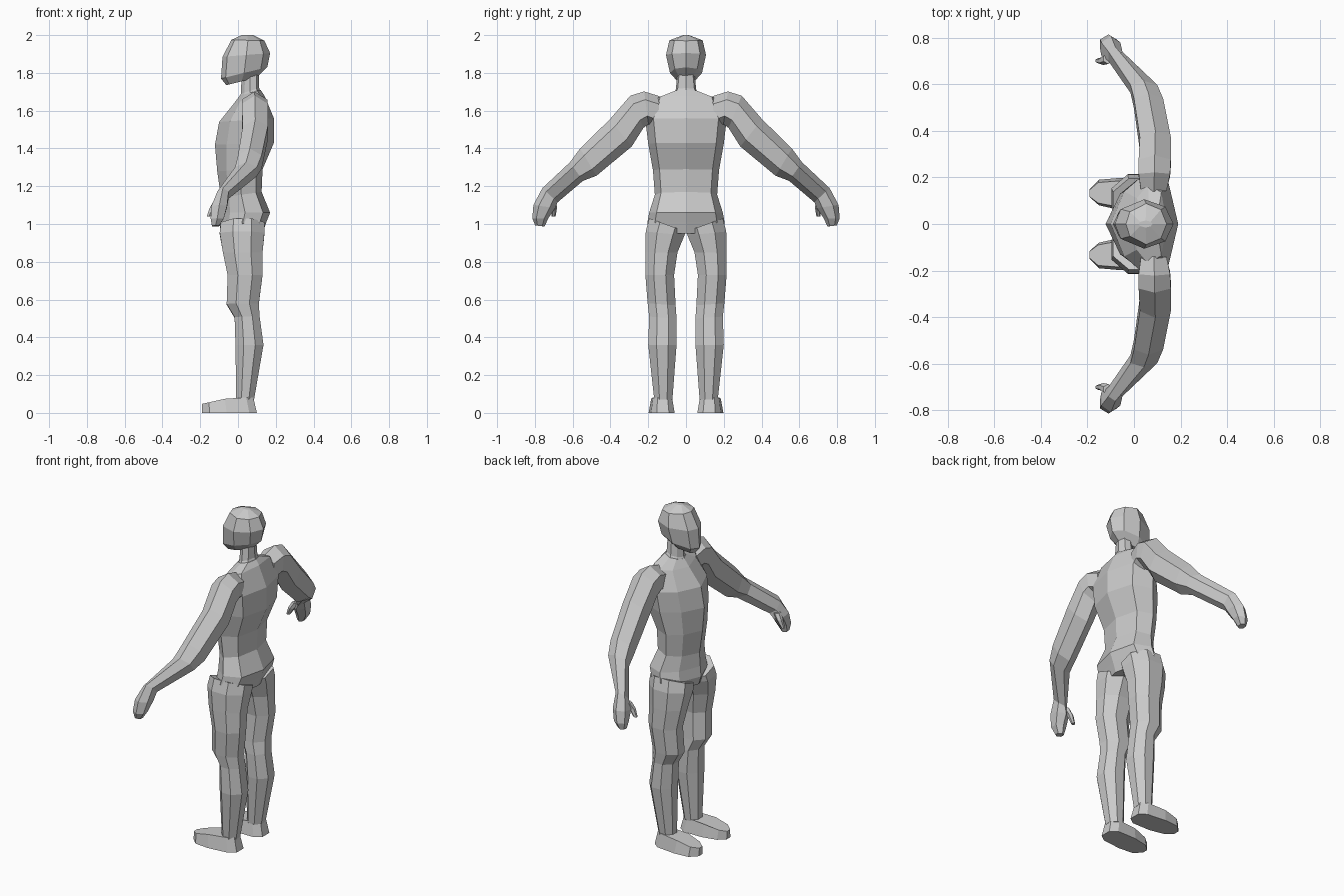
import bpy, bmesh, math

mat = bpy.data.materials.new("plain grey")
mat.diffuse_color = (0.6, 0.6, 0.6, 1)


def loft(name, rings, mirror=False):
    """Skin a stack of rings, cap both ends, optionally mirror across y."""
    bm = bmesh.new()
    rows = [[bm.verts.new(p) for p in r] for r in rings]
    n = len(rows[0])
    for a, b in zip(rows, rows[1:]):
        for i in range(n):
            j = (i + 1) % n
            bm.faces.new((a[i], a[j], b[j], b[i]))
    bm.faces.new(rows[0][::-1])
    bm.faces.new(rows[-1])
    bmesh.ops.recalc_face_normals(bm, faces=bm.faces)
    me = bpy.data.meshes.new(name)
    bm.to_mesh(me)
    bm.free()
    me.materials.append(mat)
    ob = bpy.data.objects.new(name, me)
    bpy.context.collection.objects.link(ob)
    if mirror:
        m = ob.modifiers.new("mirror", 'MIRROR')
        m.use_axis = (False, True, False)
    return ob


def body_ring(zf, zb, xf, xb, w, f=(.2, .65), b=(.86, .8)):
    """Symmetric eight-sided ring with a ridge in front and behind."""
    half = [(0, 0), f, (.5, 1), b, (1, 0)]
    pts = half + [(t, -s) for t, s in half[3:0:-1]]
    return [(xf + (xb - xf) * t, w * s, zf + (zb - zf) * t) for t, s in pts]


def oval(x0, x1, p, q, n=8):
    """Ring filling x0..x1 and the line from (y, z) p to q."""
    k = 1 / math.cos(math.pi / n)
    out = []
    for i in range(n):
        a = math.tau * (i + .5) / n
        u, v = .5 + .5 * k * math.cos(a), .5 + .5 * k * math.sin(a)
        out.append((x0 + (x1 - x0) * u,
                    p[0] + (q[0] - p[0]) * v, p[1] + (q[1] - p[1]) * v))
    return out


# torso
loft("torso", [body_ring(*r) for r in [
    (.95, .95, -.085, .13, .17),
    (1.0, 1.01, -.10, .15, .205),
    (1.06, 1.06, -.095, .17, .195),
    (1.14, 1.17, -.09, .125, .165),
    (1.28, 1.29, -.11, .13, .175),
    (1.42, 1.43, -.122, .19, .20),
    (1.54, 1.56, -.10, .19, .215),
    (1.64, 1.68, -.02, .14, .17),
    (1.68, 1.71, .01, .12, .07)]])

# neck
loft("neck", [body_ring(*r) for r in [
    (1.64, 1.68, -.01, .13, .08),
    (1.69, 1.72, .015, .112, .055),
    (1.80, 1.80, .02, .11, .045)]])

# head
loft("head", [body_ring(*r, f=(.1, .6), b=(.86, .7)) for r in [
    (1.735, 1.775, -.062, .10, .045),
    (1.77, 1.83, -.09, .155, .085),
    (1.885, 1.905, -.082, .17, .106),
    (1.975, 1.97, -.035, .14, .088),
    (2.0, 2.0, .02, .08, .015)]])

# legs: x range, then inner and outer (y, z)
loft("leg", [oval(*r) for r in [
    (-.09, .14, (0, .96), (.195, 1.03)),
    (-.097, .14, (.008, .94), (.213, .96)),
    (-.08, .13, (.045, .85), (.215, .85)),
    (-.055, .13, (.063, .73), (.215, .73)),
    (-.06, .11, (.055, .57), (.203, .58)),
    (-.018, .115, (.05, .50), (.195, .51)),
    (-.013, .135, (.05, .36), (.20, .36)),
    (-.01, .085, (.072, .07), (.168, .07))]], True)

# feet: outline lofted from the sole to a top sloping to the toe
sole = [(-.19, .115), (-.19, .15), (-.15, .19), (-.06, .198), (.06, .185),
        (.10, .155), (.10, .09), (.06, .06), (-.06, .06), (-.15, .08)]
top = [(-.01 + .94 * x - .003, .13 + .8 * (y - .13),
        min(.082, .083 + .21 * (x + .02))) for x, y in sole]
loft("foot", [[(x, y, 0) for x, y in sole],
              [(min(x, .088), y, z) for x, y, z in top]], True)

# arms and hands: x range, then lower and upper (y, z)
loft("arm", [oval(*r, n=6) for r in [
    (.03, .14, (.15, 1.52), (.14, 1.665)),
    (.02, .155, (.20, 1.54), (.22, 1.69)),
    (.02, .158, (.23, 1.52), (.29, 1.668)),
    (.025, .158, (.295, 1.42), (.395, 1.545)),
    (.0, .125, (.48, 1.265), (.555, 1.39)),
    (-.015, .10, (.55, 1.235), (.61, 1.32)),
    (-.11, -.05, (.685, 1.12), (.755, 1.185)),
    (-.14, -.058, (.70, 1.085), (.80, 1.10)),
    (-.145, -.075, (.735, 1.03), (.808, 1.03)),
    (-.138, -.10, (.752, .987), (.795, .992))]], True)

# thumbs
loft("thumb", [oval(*r, n=6) for r in [
    (-.13, -.09, (.69, 1.12), (.73, 1.12)),
    (-.15, -.115, (.685, 1.085), (.715, 1.085)),
    (-.165, -.145, (.692, 1.04), (.71, 1.04))]], True)
